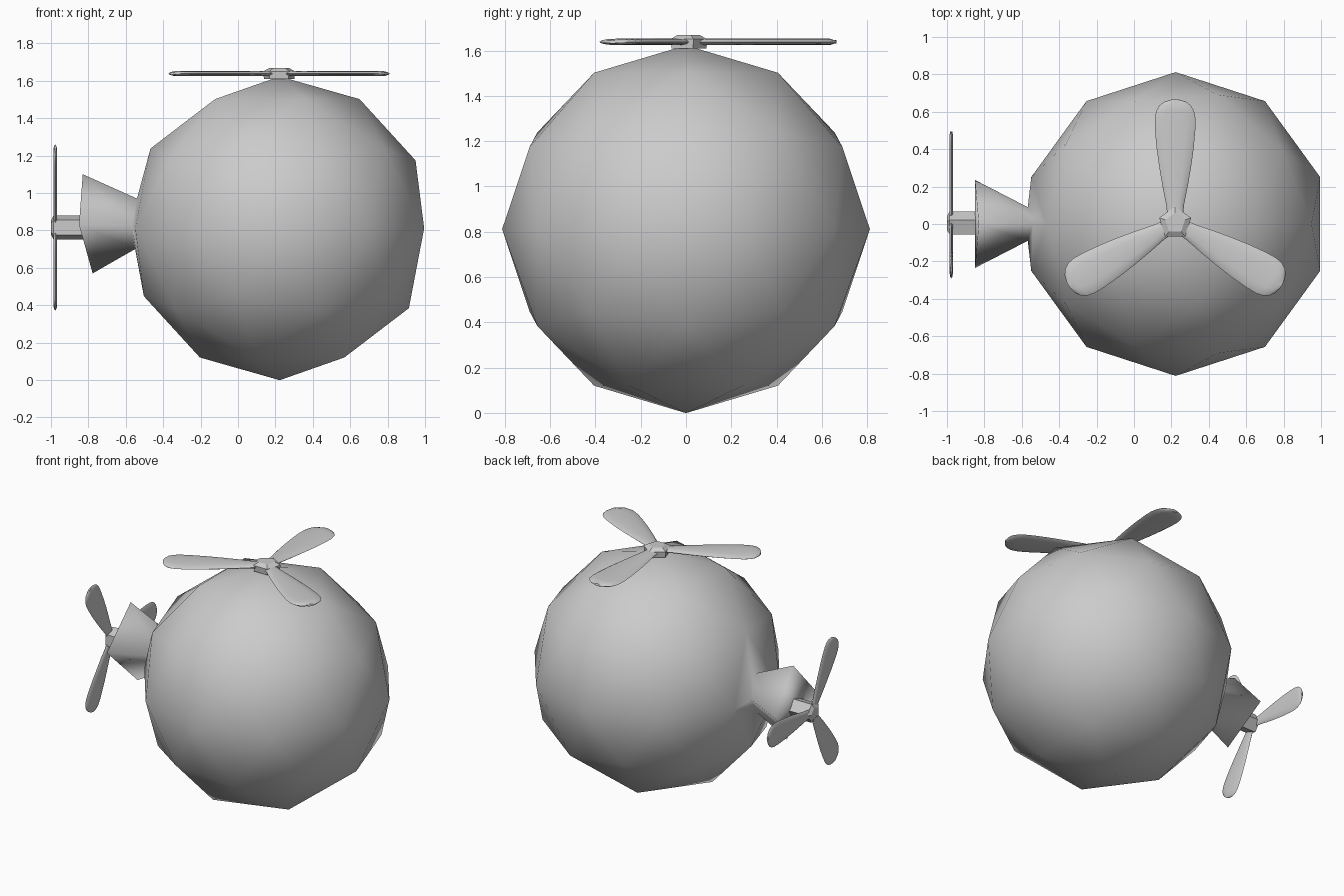
import bpy, bmesh, math
from mathutils import Matrix, Vector

if "Cube" in bpy.data.objects:
    bpy.data.objects.remove(bpy.data.objects["Cube"])

grey = bpy.data.materials.new("plain grey")
grey.diffuse_color = (0.6, 0.6, 0.6, 1)
grey.use_nodes = True
grey.node_tree.nodes["Principled BSDF"].inputs["Base Color"].default_value = grey.diffuse_color


def finish(name, bm, matrix=None, angle=None):
    """Turn a bmesh into a named, shaded object."""
    if matrix:
        bm.transform(matrix)
    bmesh.ops.recalc_face_normals(bm, faces=bm.faces[:])
    mesh = bpy.data.meshes.new(name)
    bm.to_mesh(mesh)
    bm.free()
    mesh.materials.append(grey)
    ob = bpy.data.objects.new(name, mesh)
    bpy.context.collection.objects.link(ob)
    bpy.ops.object.select_all(action='DESELECT')
    ob.select_set(True)
    bpy.context.view_layer.objects.active = ob
    if angle is None:
        bpy.ops.object.shade_smooth()
    else:
        bpy.ops.object.shade_smooth_by_angle(angle=math.radians(angle))
    return ob


def loft(bm, rings):
    """Skin a list of rings of points and cap both ends."""
    rows = [[bm.verts.new(p) for p in ring] for ring in rings]
    n = len(rows[0])
    for a, b in zip(rows, rows[1:]):
        for i in range(n):
            j = (i + 1) % n
            bm.faces.new((a[i], a[j], b[j], b[i]))
    bm.faces.new(rows[0][::-1])
    bm.faces.new(rows[-1])


def pentagon(r, z):
    return [(r * math.cos(math.radians(90 + 72 * i)),
             r * math.sin(math.radians(90 + 72 * i)), z) for i in range(5)]


# Body: low icosphere with a flared tail pulled out of two of its faces
R, C = 0.812, Vector((0.223, 0, 0.811))
bm = bmesh.new()
bmesh.ops.create_icosphere(bm, subdivisions=2, radius=R,
                           matrix=Matrix.Translation(C))
corners = []
for d in ((-.851, 0, .526), (-.951, .309, 0), (-.894, 0, -.447), (-.951, -.309, 0)):
    p = C + Vector(d) * R
    corners.append(min(bm.verts, key=lambda v: (v.co - p).length))
bmesh.ops.delete(bm, context='FACES',
                 geom=[f for f in bm.faces if all(v in corners for v in f.verts)])
neck = [(-.54, 0, .97), (-.568, .09, .825), (-.55, 0, .70), (-.568, -.09, .825)]
flare = [(-.83, 0, 1.10), (-.85, .235, .83), (-.777, 0, .57), (-.85, -.235, .83)]
ring = corners
for pts in (neck, flare):
    nxt = [bm.verts.new(p) for p in pts]
    for i in range(4):
        j = (i + 1) % 4
        bm.faces.new((ring[i], ring[j], nxt[j], nxt[i]))
    ring = nxt
bm.faces.new((ring[0], ring[1], ring[3]))
bm.faces.new((ring[1], ring[2], ring[3]))
finish("body_with_tail", bm)

# Blade outline: distance from the hub, half width
BLADE = [(.04, .042), (.10, .048), (.20, .068), (.30, .085), (.40, .099),
         (.50, .108), (.56, .109), (.60, .101), (.63, .083), (.65, .056), (.66, .02)]


def rotor(name, matrix):
    # Three rounded paddle blades
    bm = bmesh.new()
    for k in range(3):
        rot = Matrix.Rotation(math.radians(120 * k), 3, 'Z')
        rings = []
        for r, w in BLADE:
            t = 0.014 if r < .64 else 0.008
            rings.append([rot @ Vector((w * math.cos(a), r, t * math.sin(a)))
                          for a in (math.tau * i / 12 for i in range(12))])
        loft(bm, rings)
    finish(name + "_blades", bm, matrix, 60)
    # Five-sided hub
    bm = bmesh.new()
    loft(bm, [pentagon(.085, -.03), pentagon(.09, .012), pentagon(.055, .03)])
    finish(name + "_hub", bm, matrix, 30)


rotor("top_rotor", Matrix.Translation((.22, .005, 1.638)))
tail = Matrix.Translation((-.977, 0, .815)) @ Matrix.Rotation(math.radians(-90), 4, 'Y')
rotor("tail_rotor", tail @ Matrix.Scale(.75, 4))

# Shaft between the tail and its rotor
bm = bmesh.new()
loft(bm, [pentagon(.068, -.18), pentagon(.068, .005)])
finish("tail_shaft", bm, tail, 30)
